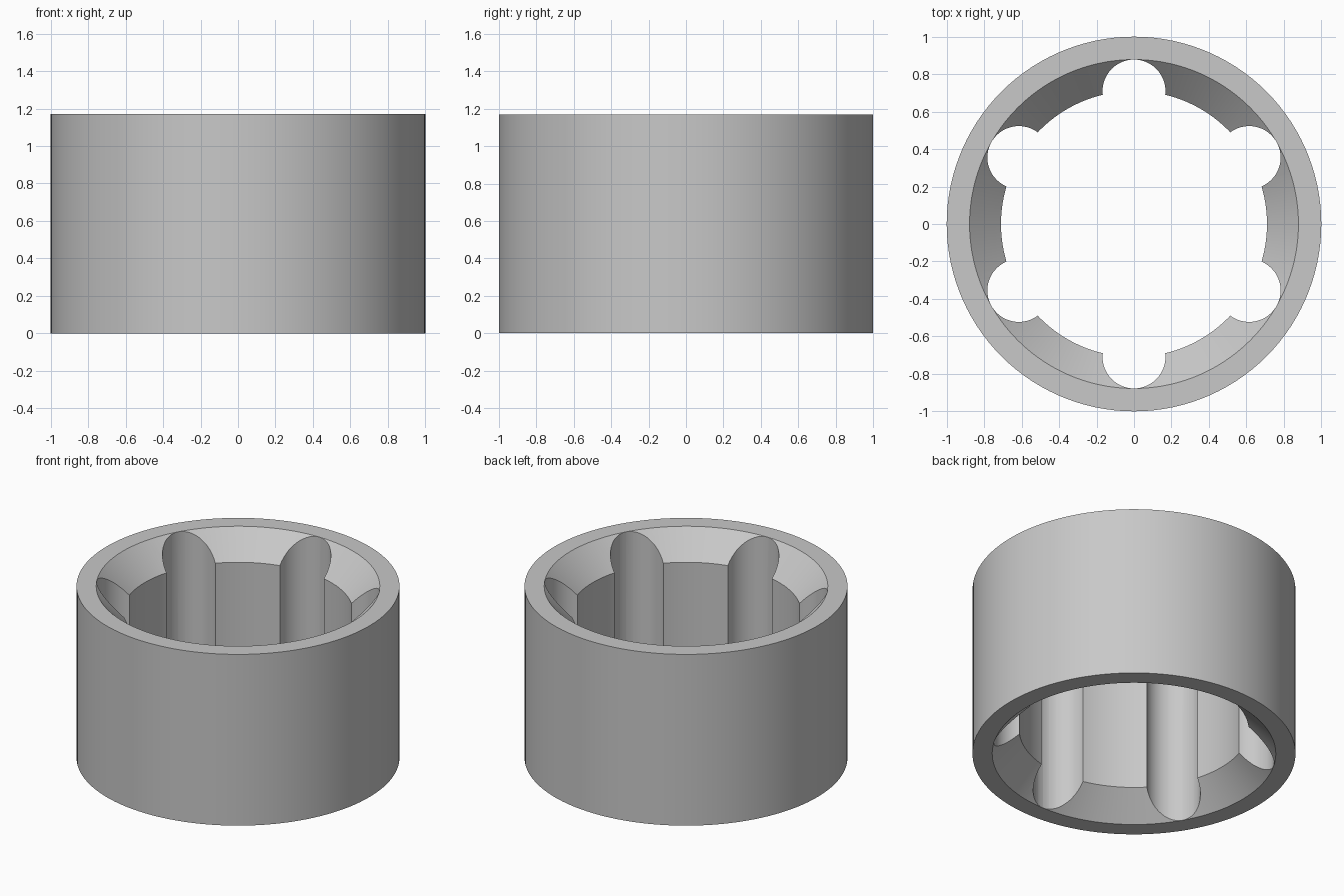
import bpy, bmesh, math
from mathutils import Matrix, Vector

default = bpy.data.objects.get("Cube")
if default:
    bpy.data.objects.remove(default, do_unlink=True)

HEIGHT, OUTER, RIM, BORE = 1.17, 1.0, 0.878, 0.71
CHAMFER = RIM - BORE
GROOVES, GROOVE_R = 6, 0.168


def make_object(name, bm):
    bmesh.ops.recalc_face_normals(bm, faces=bm.faces)
    mesh = bpy.data.meshes.new(name)
    bm.to_mesh(mesh)
    bm.free()
    obj = bpy.data.objects.new(name, mesh)
    bpy.context.collection.objects.link(obj)
    return obj


grey = bpy.data.materials.new("plain_grey")
grey.use_nodes = True
colour = (0.58, 0.58, 0.58, 1)
grey.diffuse_color = colour
grey.node_tree.nodes["Principled BSDF"].inputs["Base Color"].default_value = colour

# Ring: closed cross-section with chamfered bore, turned around z
bm = bmesh.new()
profile = [(OUTER, 0), (OUTER, HEIGHT), (RIM, HEIGHT), (BORE, HEIGHT - CHAMFER),
           (BORE, CHAMFER), (RIM, 0)]
verts = [bm.verts.new((r, 0, z)) for r, z in profile]
edges = [bm.edges.new((v, verts[i - 1])) for i, v in enumerate(verts)]
bmesh.ops.spin(bm, geom=verts + edges, cent=(0, 0, 0), axis=(0, 0, 1),
               angle=math.tau, steps=120, use_merge=True)
bmesh.ops.remove_doubles(bm, verts=bm.verts, dist=0.0001)
ring = make_object("grooved_ring", bm)
ring.data.materials.append(grey)

# Groove cutters: round bars spaced evenly around the bore
bm = bmesh.new()
for i in range(GROOVES):
    a = math.pi / 2 + i * math.tau / GROOVES
    spot = Vector((BORE * math.cos(a), BORE * math.sin(a), HEIGHT / 2))
    bmesh.ops.create_cone(bm, cap_ends=True, segments=48, radius1=GROOVE_R,
                          radius2=GROOVE_R, depth=HEIGHT * 1.5,
                          matrix=Matrix.Translation(spot) @ Matrix.Rotation(a, 4, 'Z'))
cutter = make_object("groove_cutter", bm)
cutter.hide_render = True
cutter.data.materials.append(grey)

# Cut the grooves, then smooth the round walls
cut = ring.modifiers.new("grooves", 'BOOLEAN')
cut.operation = 'DIFFERENCE'
cut.solver = 'EXACT'
cut.object = cutter
bpy.ops.object.select_all(action='DESELECT')
bpy.context.view_layer.objects.active = ring
ring.select_set(True)
bpy.ops.object.modifier_apply(modifier=cut.name)
bpy.data.objects.remove(cutter, do_unlink=True)
bpy.ops.object.shade_smooth_by_angle(angle=math.radians(30))
